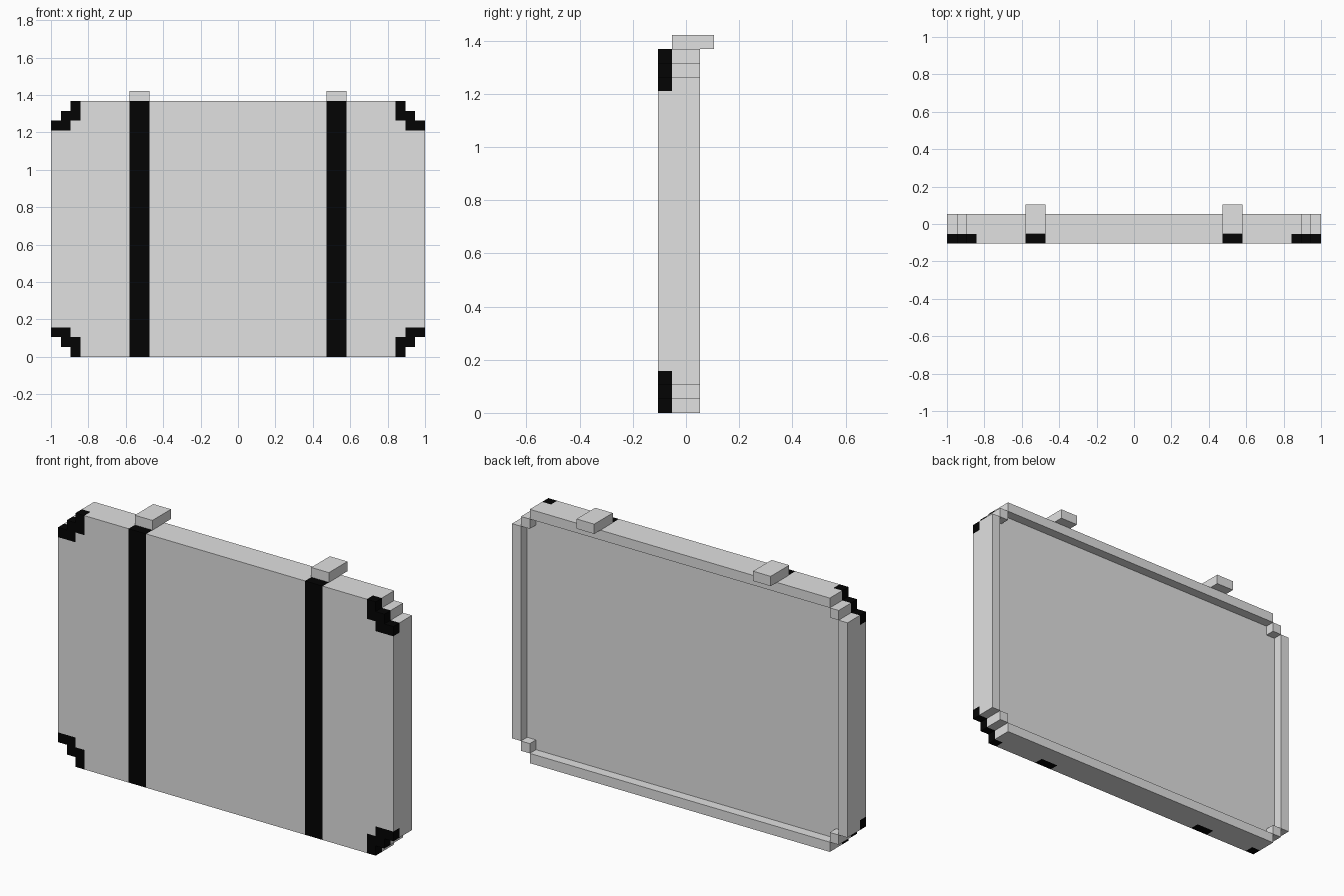
import bpy, bmesh
from mathutils import Vector

if "Cube" in bpy.data.objects:
    bpy.data.objects.remove(bpy.data.objects["Cube"])

U = 2 / 38          # one block of the design
W, H = 19, 26       # half width and height in blocks


def material(name, value):
    m = bpy.data.materials.new(name)
    m.diffuse_color = (value, value, value, 1)
    m.use_nodes = True
    m.node_tree.nodes["Principled BSDF"].inputs["Base Color"].default_value = m.diffuse_color
    return m


grey = material("light grey", 0.75)
black = material("black", 0.001)


def column(i):
    """Block distance from the centre line (0..18), same on both sides."""
    return i if i >= 0 else -i - 1


def edge_distance(i, k):
    """Blocks to the left/right edge and to the top/bottom edge."""
    return W - 1 - column(i), min(k, H - 1 - k)


def in_outline(i, k):
    a, b = edge_distance(i, k)
    return a >= 0 and b >= 0 and a + b >= 2


def is_rim(i, k):
    a, b = edge_distance(i, k)
    return in_outline(i, k) and (a == 0 or b == 0 or a + b == 2)


def filled(i, j, k):
    """Two layers of solid panel, then one layer of rim at the back."""
    if j in (0, 1):
        return in_outline(i, k)
    return j == 2 and is_rim(i, k)


def is_black(i, j, k):
    """Front layer: two straps and the stepped corner guards."""
    a, b = edge_distance(i, k)
    strap = column(i) in (9, 10)
    guard = a + b in (2, 3) and a <= 2 and b <= 2
    return j == 0 and (strap or guard)


def finish(bm, name, mats):
    mesh = bpy.data.meshes.new(name)
    bm.to_mesh(mesh)
    bm.free()
    for m in mats:
        mesh.materials.append(m)
    ob = bpy.data.objects.new(name, mesh)
    bpy.context.collection.objects.link(ob)
    return ob


# Panel with rim, painted straps and corner guards
bm = bmesh.new()
for i in range(-W, W):
    for j in range(3):
        for k in range(H):
            if not filled(i, j, k):
                continue
            centre = Vector((i + .5, j - 1.5, k + .5))
            for axis in range(3):
                for s in (-1, 1):
                    n = Vector((0, 0, 0))
                    n[axis] = s
                    if filled(i + int(n.x), j + int(n.y), k + int(n.z)):
                        continue
                    p = Vector((0, 0, 0))
                    p[(axis + 1) % 3] = .5
                    q = n.cross(p)
                    mid = centre + n * .5
                    f = bm.faces.new([bm.verts.new((mid + d) * U) for d in
                                      (-p - q, p - q, p + q, -p + q)])
                    f.material_index = int(is_black(i, j, k))
bmesh.ops.remove_doubles(bm, verts=bm.verts, dist=U * .01)
bmesh.ops.dissolve_limit(bm, angle_limit=.02, verts=bm.verts, edges=bm.edges,
                         delimit={'MATERIAL'})
finish(bm, "panel", (grey, black))

# Hooks on the top edge, above each strap
for side, label in ((-1, "left"), (1, "right")):
    bm = bmesh.new()
    bmesh.ops.create_cube(bm, size=1)
    for v in bm.verts:
        v.co = Vector((v.co.x * 2 + side * 10, v.co.y * 3 + .5,
                       v.co.z + H + .5)) * U
    finish(bm, label + "_hook", (grey,))
